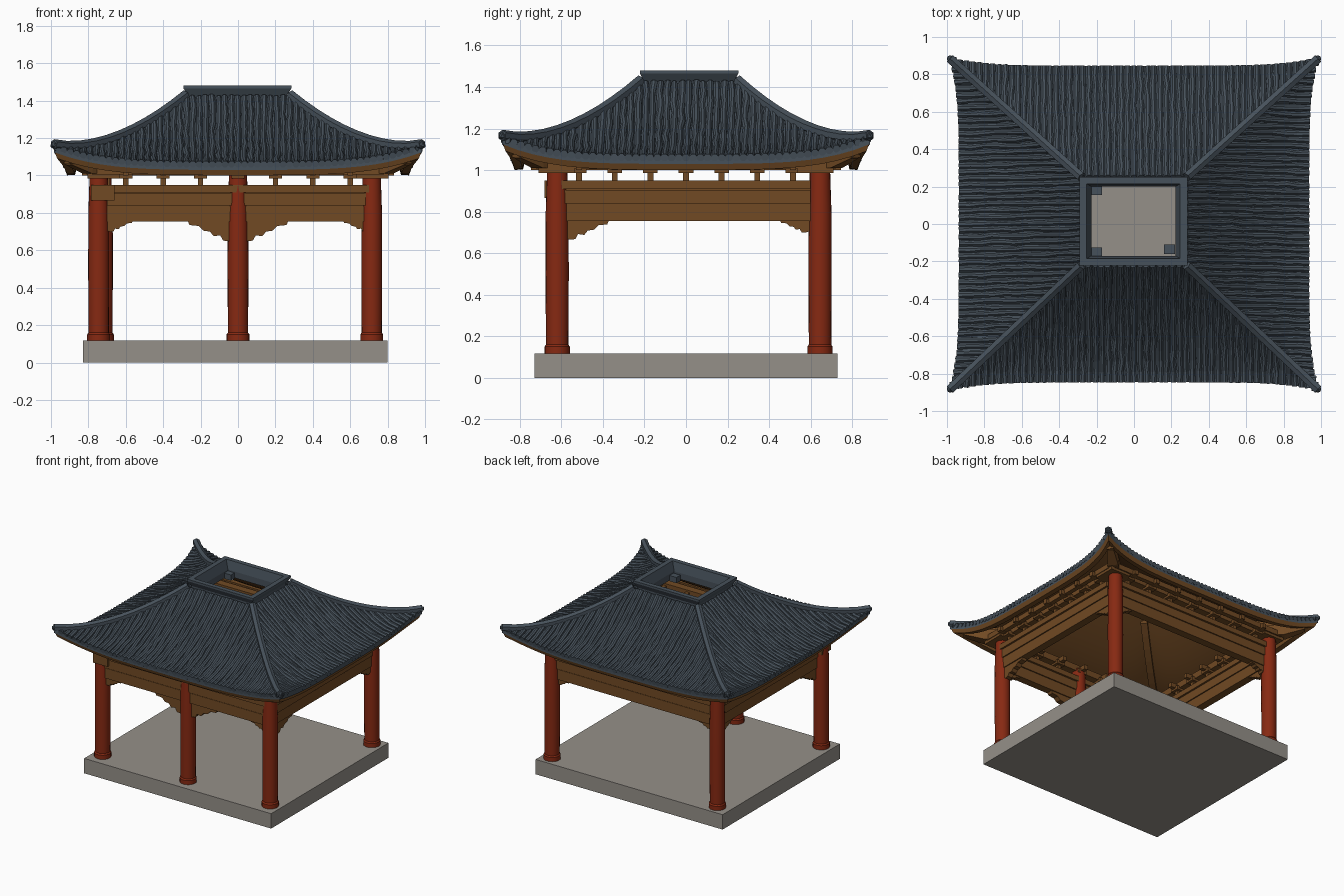
import bpy, bmesh, math, random
from mathutils import Vector, Matrix

if "Cube" in bpy.data.objects:
    bpy.data.objects.remove(bpy.data.objects["Cube"])

random.seed(4)


def material(name, rgb):
    m = bpy.data.materials.new(name)
    m.diffuse_color = (*rgb, 1)
    m.use_nodes = True
    m.node_tree.nodes["Principled BSDF"].inputs["Base Color"].default_value = m.diffuse_color
    return m


SLATE = material("slate_tile", (0.062, 0.082, 0.103))
WOOD = material("brown_wood", (0.165, 0.068, 0.017))
RED = material("red_lacquer", (0.24, 0.022, 0.006))
STONE = material("grey_stone", (0.30, 0.28, 0.25))


def finish(name, bm, mat, smooth=False, recalc=True):
    if recalc:
        bmesh.ops.recalc_face_normals(bm, faces=bm.faces)
    me = bpy.data.meshes.new(name)
    bm.to_mesh(me)
    bm.free()
    me.materials.append(mat)
    ob = bpy.data.objects.new(name, me)
    bpy.context.collection.objects.link(ob)
    if smooth:
        bpy.context.view_layer.objects.active = ob
        ob.select_set(True)
        bpy.ops.object.shade_smooth_by_angle()
        ob.select_set(False)
    return ob


def box(bm, x0, x1, y0, y1, z0, z1):
    m = Matrix.Translation(((x0 + x1) / 2, (y0 + y1) / 2, (z0 + z1) / 2))
    m = m @ Matrix.Diagonal((abs(x1 - x0), abs(y1 - y0), z1 - z0, 1))
    bmesh.ops.create_cube(bm, size=1, matrix=m)


def bridge(bm, rings, cap=True):
    n = len(rings[0])
    for r, s in zip(rings, rings[1:]):
        for i in range(n):
            j = (i + 1) % n
            bm.faces.new((r[i], r[j], s[j], s[i]))
    if cap:
        bm.faces.new(rings[0][::-1])
        bm.faces.new(rings[-1])


def tube(bm, pts, radii, n, squash=1.0):
    rings = []
    for i, p in enumerate(pts):
        t = (pts[min(i + 1, len(pts) - 1)] - pts[max(i - 1, 0)]).normalized()
        side = t.cross(Vector((0, 0, 1))).normalized()
        up = side.cross(t)
        ring = []
        for j in range(n):
            a = 2 * math.pi * (j + 0.5) / n
            ring.append(bm.verts.new(p + radii[i] * (side * math.cos(a) + up * math.sin(a) * squash)))
        rings.append(ring)
    bridge(bm, rings)


# Four sides share one local frame: a runs along the side, d points outward
def to_world(k, a, d, z):
    return Vector(((a, -d, z), (d, a, z), (-a, d, z), (-d, -a, z))[k])


def roof_point(k, a, v, dz=0.0):
    w0, w1, d0, d1, dc = ((0.28, 0.985, 0.235, 0.84, 0.885), (0.235, 0.885, 0.28, 0.93, 0.985))[k % 2]
    w = w0 + (w1 - w0) * v
    u = min(1, abs(a) / w)
    d = d0 + (d1 + (dc - d1) * u ** 6 - d0) * v
    z = 1.42 - 0.36 * (1 - max(0, 1 - v) ** 1.6) + 0.095 * u ** 4 * v * v
    p = to_world(k, a, d, z + dz)
    p.y += 0.015 * (1 - v)
    return p


def roof_sheet(name, mat, rows, flip):
    bm = bmesh.new()
    n = 24
    for k in range(4):
        w0, w1 = ((0.28, 0.985), (0.235, 0.885))[k % 2]
        grid = [[bm.verts.new(roof_point(k, (2 * i / n - 1) * (w0 + (w1 - w0) * v), v, dz))
                 for i in range(n + 1)] for v, dz in rows]
        for r, s in zip(grid, grid[1:]):
            for i in range(n):
                f = bm.faces.new((r[i], s[i], s[i + 1], r[i + 1]))
                if flip:
                    f.normal_flip()
    bmesh.ops.remove_doubles(bm, verts=bm.verts, dist=0.0005)
    finish(name, bm, mat, True, recalc=False)


# Roof skin with a short drip edge, and the wooden underside
steps = [i / 10 for i in range(11)]
roof_sheet("roof_skin", SLATE, [(v, 0) for v in steps] + [(1, -0.03)], False)
roof_sheet("roof_underside", WOOD, [(v, -0.04) for v in steps[:-1]] +
           [(0.91, -0.065), (0.975, -0.06), (0.995, -0.025)], True)

# Weathered tile rows running straight down each slope
bm = bmesh.new()
PITCH = 0.0345
for k in range(4):
    w0, w1 = ((0.28, 0.985), (0.235, 0.885))[k % 2]
    count = int(w1 / PITCH)
    for i in range(-count, count + 1):
        a = i * PITCH
        v0 = max(0.0, (abs(a) - w0) / (w1 - w0))
        m = max(2, int((1 - v0) * 11))
        pts, radii = [], []
        for j in range(m + 1):
            v = v0 + (1.008 - v0) * j / m
            jit = 0 if j == m else random.uniform(-0.005, 0.005)
            lift = 0 if j == m else random.uniform(-0.003, 0.004)
            pts.append(roof_point(k, a, v, lift) + to_world(k, jit, 0, 0))
            radii.append(0.019 if j == m else random.uniform(0.0145, 0.019))
        tube(bm, pts, radii, 8)
finish("roof_tiles", bm, SLATE)

# Hip ridges with a small knob on each corner
bm = bmesh.new()
hips = bmesh.new()
for k in range(4):
    w0, w1 = ((0.28, 0.985), (0.235, 0.885))[k % 2]
    line = [roof_point(k, w0 + (w1 - w0) * v, v, 0.012) for v in steps]
    tube(bm, line, [0.027] * 11, 6)
    bmesh.ops.create_icosphere(bm, subdivisions=1, radius=0.02,
                               matrix=Matrix.Translation(line[-1] * 0.998))
    # rafter below each hip
    tube(hips, [roof_point(k, w0 + (w1 - w0) * v, v, -0.06) for v in steps[:-1]], [0.035] * 10, 4)
    # deep corner beam reaching out from the column
    tube(hips, [roof_point(k, w0 + (w1 - w0) * v, v, dz)
                for v, dz in ((0.6, -0.13), (0.74, -0.105), (0.88, -0.065))],
         [0.055, 0.055, 0.035], 4)
finish("hip_ridges", bm, SLATE)
finish("hip_rafters", hips, WOOD)

# Flared open frame crowning the roof
bm = bmesh.new()
rings = []
for hx, hy, z in ((0.262, 0.215, 1.38), (0.262, 0.215, 1.425), (0.288, 0.237, 1.465), (0.288, 0.237, 1.48),
                  (0.25, 0.2, 1.48), (0.225, 0.185, 1.41), (0.225, 0.185, 1.36)):
    rings.append([bm.verts.new((sx * hx - 0.003, sy * hy + 0.015, z))
                  for sx, sy in ((-1, -1), (1, -1), (1, 1), (-1, 1))])
bridge(bm, rings + [rings[0]], cap=False)
for x, y in ((0.19, -0.135), (-0.2, -0.15), (-0.2, 0.18)):
    box(bm, x - 0.03, x + 0.03, y - 0.025, y + 0.025, 1.355, 1.40)
finish("crown_frame", bm, SLATE)

# Stone platform with a fine groove line across the faces
bm = bmesh.new()
box(bm, -0.83, 0.80, -0.73, 0.73, 0, 0.117)
finish("platform", bm, STONE)

# Lathed columns: four corners and one extra at the front middle
bm = bmesh.new()
for x, y in ((-0.745, -0.62), (0.0, -0.62), (0.715, -0.62), (-0.725, 0.645), (0.715, 0.645)):
    rings = []
    for z, r in ((0.115, 0.061), (0.15, 0.061), (0.16, 0.054), (0.5, 0.056), (0.8, 0.055), (0.95, 0.05), (1.02, 0.048)):
        rings.append([bm.verts.new((x + r * math.cos(j * math.pi / 10), y + r * math.sin(j * math.pi / 10), z))
                      for j in range(20)])
    bridge(bm, rings)
finish("columns", bm, RED, True)

# Stacked beams, purlins and bracket blocks along every side
beams, purlins, blocks = bmesh.new(), bmesh.new(), bmesh.new()


def side_box(bm, k, a0, a1, d0, d1, z0, z1):
    p, q = to_world(k, a0, d0, 0), to_world(k, a1, d1, 0)
    box(bm, p.x, q.x, p.y, q.y, z0, z1)


for k in range(4):
    span, d = ((0.70, 0.625), (0.60, 0.715))[k % 2]
    side_box(beams, k, -span, span, d - 0.03, d + 0.03, 0.755, 0.835)
    side_box(beams, k, -span, span, d - 0.036, d + 0.036, 0.84, 0.905)
    side_box(beams, k, -span, span, d - 0.027, d + 0.027, 0.83, 0.93)
    side_box(beams, k, -span, span, d - 0.045, d + 0.045, 0.91, 0.95)
    side_box(purlins, k, -span - 0.1, span + 0.1, d - 0.03, d + 0.03, 1.0, 1.05)
    side_box(purlins, k, -span - 0.08, span + 0.08, d + 0.06, d + 0.095, 1.005, 1.045)
    for i in range(-3, 4):
        a = i * span / 3.5
        side_box(blocks, k, a - 0.014, a + 0.014, d - 0.03, d + 0.03, 0.945, 1.01)
        side_box(blocks, k, a - 0.035, a + 0.035, d - 0.05, d + 0.06, 0.985, 1.015)
        side_box(blocks, k, a - 0.015, a + 0.015, d - 0.09, d + 0.12, 1.0, 1.035)
    # cluster at each column head
    for s in (-1, 1):
        c = s * (span + 0.02)
        side_box(blocks, k, c - 0.085, c + 0.085, d - 0.085, d + 0.085, 0.985, 1.03)
box(beams, -0.785, -0.66, -0.682, -0.57, 0.865, 0.95)
finish("tie_beams", beams, WOOD)
finish("eave_purlins", purlins, WOOD)
finish("bracket_blocks", blocks, WOOD)

# Carved ogee brackets under the beams, beside the columns
CARVE = ((0, 0), (0.27, 0), (0.26, 0.025), (0.21, 0.03), (0.185, 0.055), (0.15, 0.06),
         (0.13, 0.085), (0.095, 0.08), (0.08, 0.108), (0.05, 0.112), (0, 0.095))
bm = bmesh.new()


def bracket(k, a, s, size):
    d = (0.625, 0.715)[k % 2]
    rings = [[bm.verts.new(to_world(k, a + s * x * size, d + o, 0.76 - h * size)) for x, h in CARVE]
             for o in (-0.022, 0.022)]
    bridge(bm, rings)


for k in range(4):
    span = (0.71, 0.60)[k % 2]
    for s in (-1, 1):
        front_end = (k == 1 and s < 0) or (k == 3 and s > 0)
        bracket(k, s * span, -s, 0.85 if front_end else 0.55)
for s in (-1, 1):
    bracket(0, 0, s, 1.0)
finish("carved_brackets", bm, WOOD)
